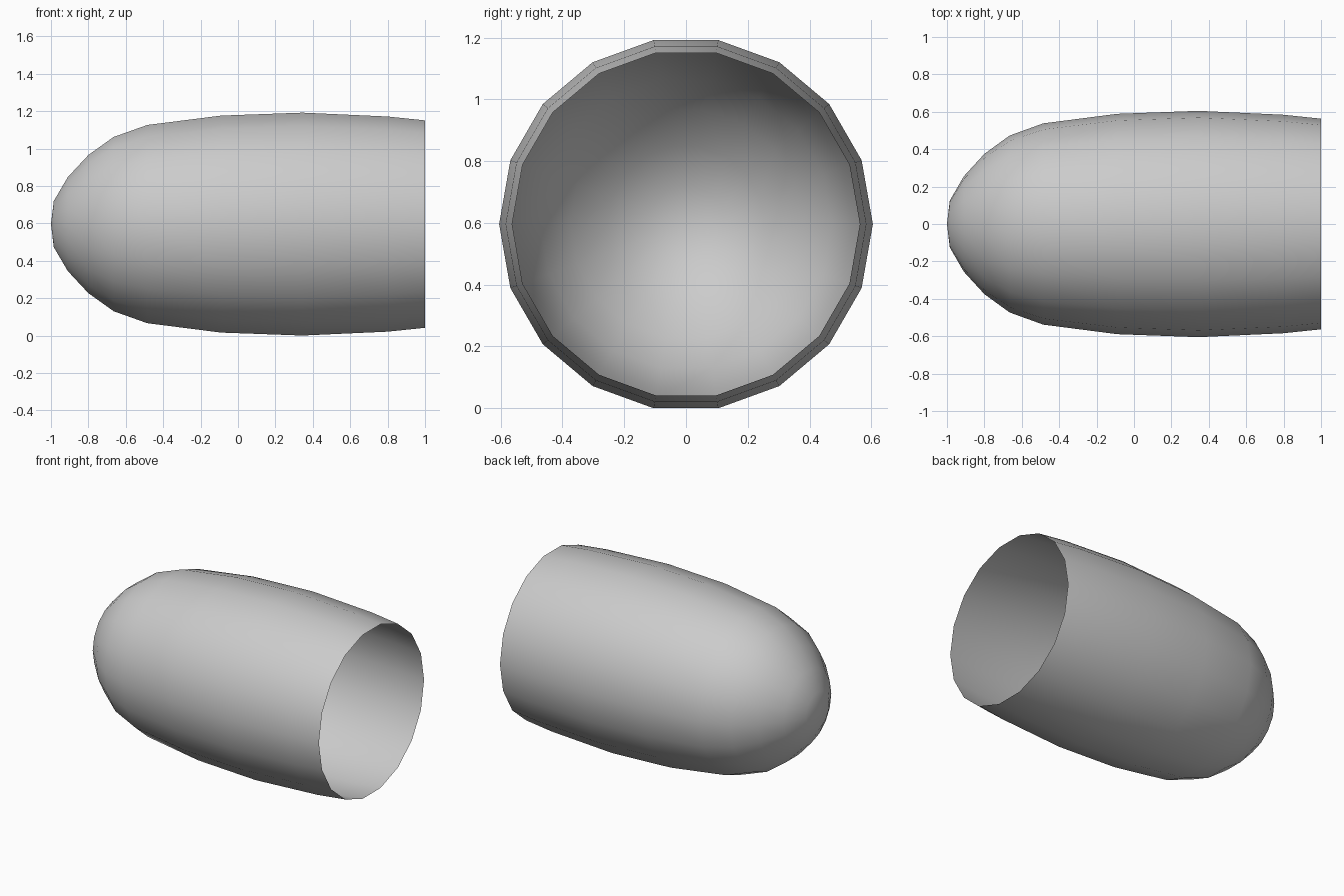
import bpy, bmesh
from math import cos, sin, pi

if "Cube" in bpy.data.objects:
    bpy.data.objects.remove(bpy.data.objects["Cube"])

SIDES = 18
CENTRE_Z = 0.596
# (x, radius) from the rounded nose to the open rim
PROFILE = [(-0.985, 0.125), (-0.91, 0.255), (-0.80, 0.375), (-0.665, 0.473),
           (-0.485, 0.538), (-0.09, 0.589), (0.345, 0.605), (0.80, 0.584), (1.0, 0.563)]

bm = bmesh.new()


def ring(x, r):
    return [bm.verts.new((x, r * cos(2 * pi * i / SIDES), r * sin(2 * pi * i / SIDES)))
            for i in range(SIDES)]


# Open-ended shell: lofted rings
rings = [ring(x, r) for x, r in PROFILE]
for a, b in zip(rings, rings[1:]):
    for i in range(SIDES):
        j = (i + 1) % SIDES
        bm.faces.new((a[i], a[j], b[j], b[i]))

# Nose tip: triangle fan
tip = bm.verts.new((-1.0, 0, 0))
for i in range(SIDES):
    bm.faces.new((tip, rings[0][(i + 1) % SIDES], rings[0][i]))

# Outward normals and smooth shading
bmesh.ops.recalc_face_normals(bm, faces=bm.faces)
if tip.link_faces[0].normal.x > 0:
    bmesh.ops.reverse_faces(bm, faces=bm.faces)
for f in bm.faces:
    f.smooth = True

mesh = bpy.data.meshes.new("bullet_shell")
bm.to_mesh(mesh)
bm.free()
shell = bpy.data.objects.new("bullet_shell", mesh)
shell.location.z = CENTRE_Z
bpy.context.collection.objects.link(shell)
